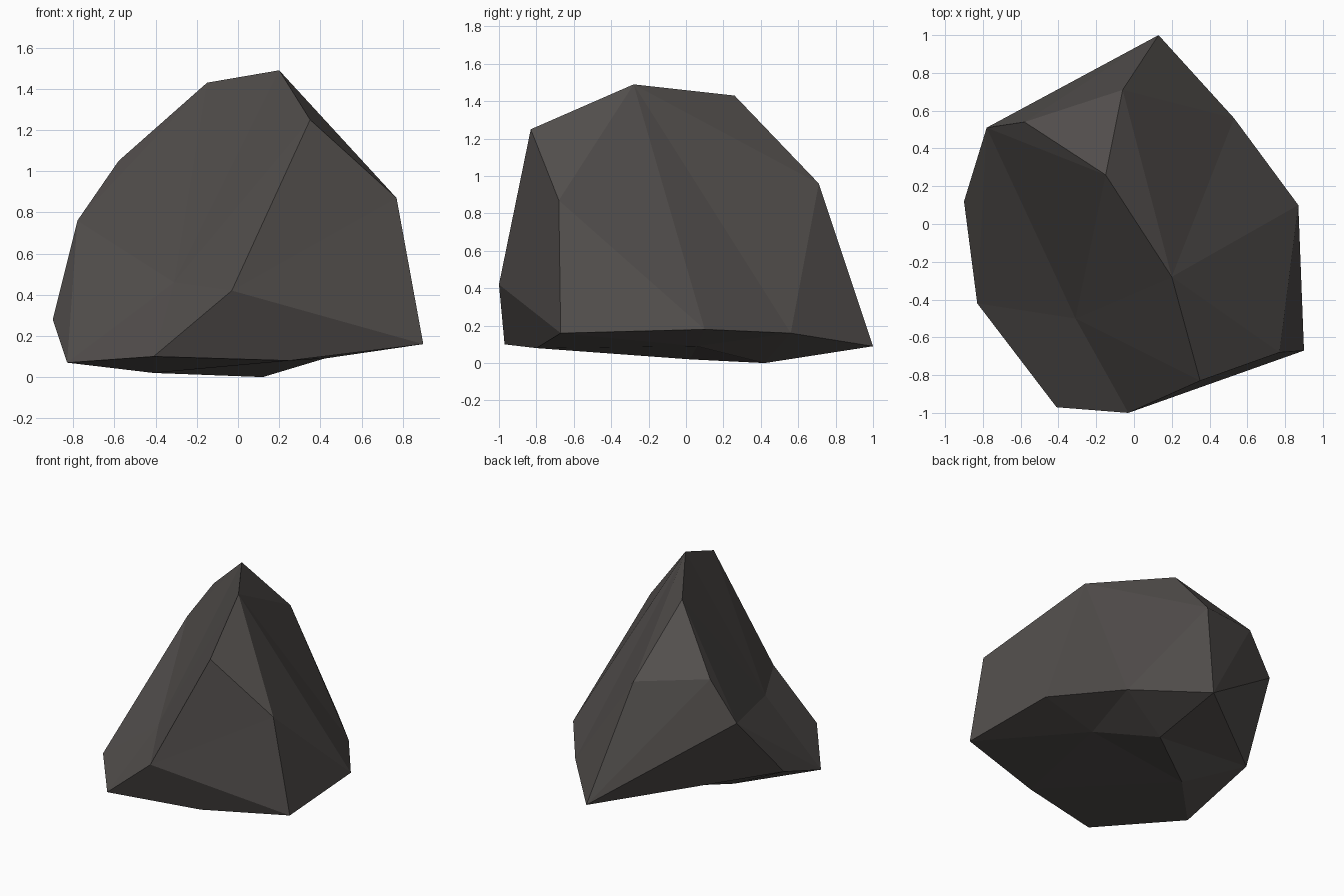
import bpy
import bmesh

# Remove the default cube
cube = bpy.data.objects.get("Cube")
if cube:
    bpy.data.objects.remove(cube, do_unlink=True)


def flat_material(name, color):
    mat = bpy.data.materials.new(name)
    mat.use_nodes = True
    mat.diffuse_color = color
    shader = mat.node_tree.nodes["Principled BSDF"]
    shader.inputs["Base Color"].default_value = color
    shader.inputs["Roughness"].default_value = 0.9
    return mat


# Corners of the boulder, grouped by where they sit
corners = {
    # crest and shoulders
    "O": (0.20, -0.28, 1.49), "N": (-0.15, 0.26, 1.43),
    "F": (0.35, -0.83, 1.25), "L": (-0.58, 0.54, 1.05),
    "M": (-0.06, 0.71, 0.96), "E": (0.77, -0.68, 0.87),
    "K": (-0.78, 0.51, 0.76),
    # hollow on the sloping side
    "P": (-0.31, -0.50, 0.46),
    # lower rim
    "G": (-0.03, -1.00, 0.42), "J": (-0.90, 0.12, 0.28),
    "C": (0.87, 0.10, 0.18), "D": (0.90, -0.67, 0.16),
    "B": (0.53, 0.56, 0.16), "H": (-0.41, -0.97, 0.10),
    "A": (0.13, 1.00, 0.09), "I": (-0.83, -0.42, 0.07),
    # underside
    "Q": (0.25, -0.80, 0.08), "T": (0.42, 0.06, 0.09),
    "R": (-0.41, 0.02, 0.02), "S": (0.12, 0.42, 0.0),
}

# Each facet group fans out from one corner across a chain of others
fans = [
    ("P", "KIHGFONK"),  # sloping side
    ("O", "FECBMN"),    # steep side below the crest
    ("L", "MNKAM"),     # back shoulder
    ("A", "KJSBM"),     # back foot
    ("E", "CDGF"),      # front face
    ("T", "BCDQRSB"),   # underside, left half
    ("R", "QHIJS"),     # underside, right half
    ("K", "JI"),        # right end
    ("G", "HQD"),       # front foot
]

# Boulder mesh
bm = bmesh.new()
verts = {key: bm.verts.new(co) for key, co in corners.items()}
for hub, chain in fans:
    for a, b in zip(chain, chain[1:]):
        bm.faces.new((verts[hub], verts[a], verts[b]))
bmesh.ops.recalc_face_normals(bm, faces=bm.faces[:])
mesh = bpy.data.meshes.new("boulder")
bm.to_mesh(mesh)
bm.free()

mesh.materials.append(flat_material("dark stone", (0.088, 0.080, 0.076, 1.0)))
boulder = bpy.data.objects.new("boulder", mesh)
bpy.context.collection.objects.link(boulder)
